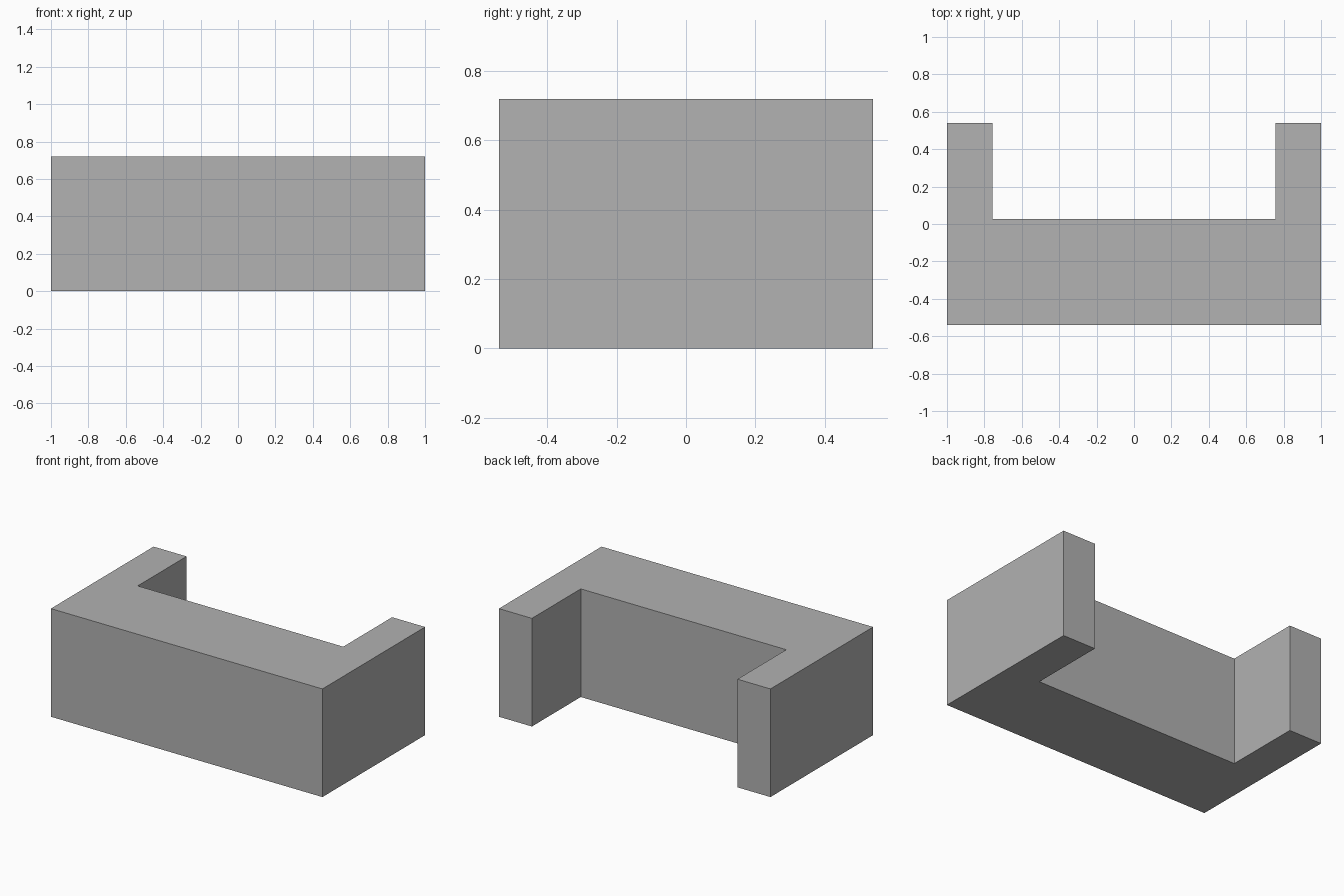
import bpy
import bmesh

cube = bpy.data.objects.get("Cube")
if cube:
    bpy.data.objects.remove(cube, do_unlink=True)

HALF_W, HALF_D, HEIGHT = 1.0, 0.54, 0.72
INNER_X, INNER_Y = 0.757, 0.026   # inner faces of the wings and the main block

# Single plain grey
grey = bpy.data.materials.new("plain grey")
grey.use_nodes = True
colour = (0.445, 0.445, 0.445, 1.0)
grey.diffuse_color = colour
grey.node_tree.nodes["Principled BSDF"].inputs["Base Color"].default_value = colour

# U-shaped plan: right half, then mirrored to the left half
half = [(HALF_W, -HALF_D), (HALF_W, HALF_D), (INNER_X, HALF_D), (INNER_X, INNER_Y)]
plan = half + [(-x, y) for x, y in reversed(half)]

# Extrude the plan upward into one solid block
bm = bmesh.new()
base = bm.faces.new([bm.verts.new((x, y, 0)) for x, y in plan])
top = bmesh.ops.extrude_face_region(bm, geom=[base], use_keep_orig=True)
bmesh.ops.translate(bm, vec=(0, 0, HEIGHT),
                    verts=[v for v in top["geom"] if isinstance(v, bmesh.types.BMVert)])
bmesh.ops.recalc_face_normals(bm, faces=bm.faces)

mesh = bpy.data.meshes.new("u_shaped_block")
bm.to_mesh(mesh)
bm.free()
mesh.materials.append(grey)
block = bpy.data.objects.new("u_shaped_block", mesh)
bpy.context.collection.objects.link(block)
